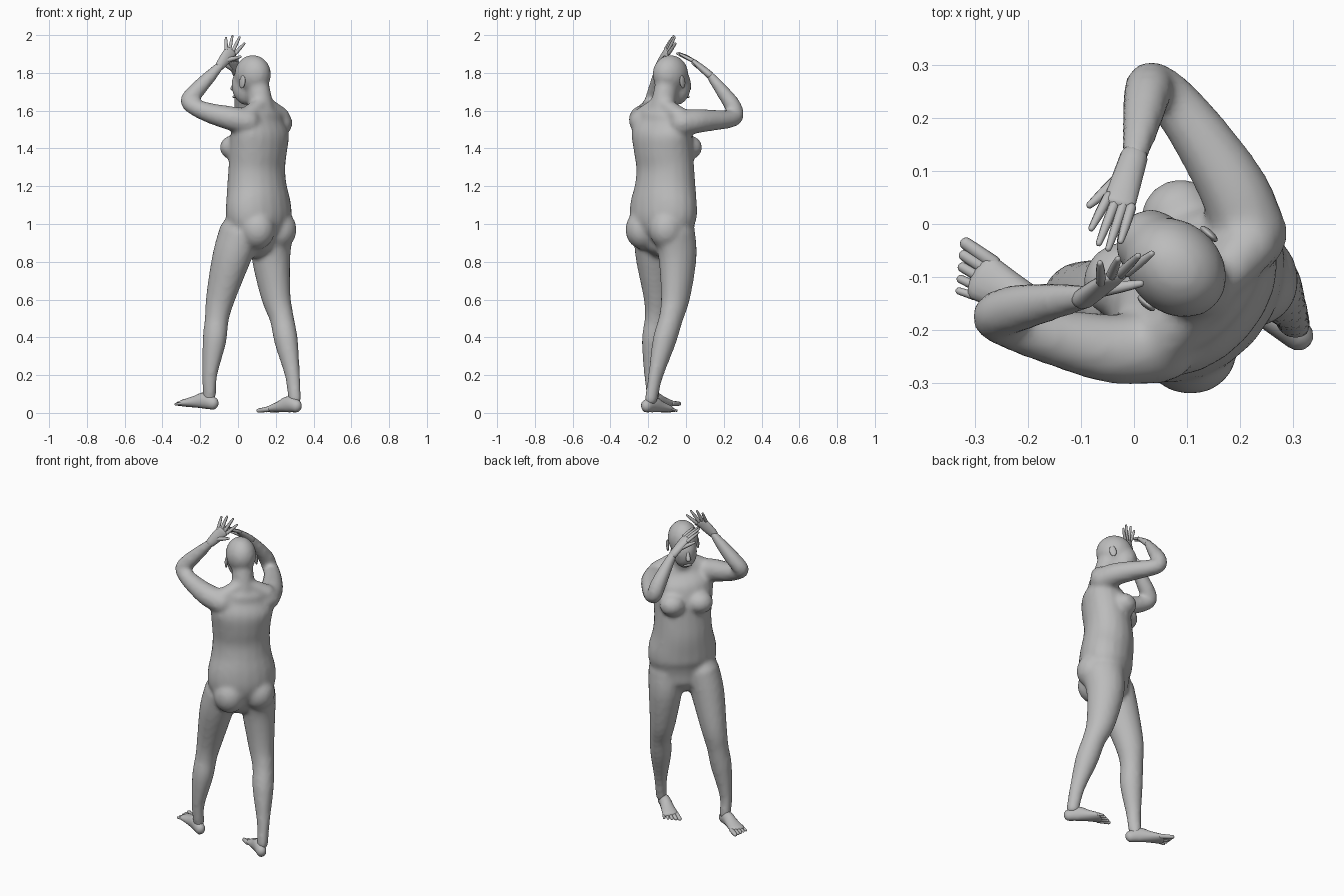
import bpy, bmesh, math
from mathutils import Vector as V, Matrix

cube = bpy.data.objects.get("Cube")
if cube:
    bpy.data.objects.remove(cube)

skin = bpy.data.materials.new("grey_skin")
skin.use_nodes = True
grey = (0.5, 0.5, 0.5, 1)
skin.diffuse_color = grey
skin.node_tree.nodes["Principled BSDF"].inputs["Base Color"].default_value = grey

FWD = V((-0.74, 0.67, 0)).normalized()
LEFT = V((-FWD.y, FWD.x, 0))
UP = V((0, 0, 1))


def spline(rows, steps):
    """Catmull-Rom through rows of x, y, z, half width, half depth."""
    rows = [V(r) for r in rows]
    out = []
    for i in range(len(rows) - 1):
        b, c = rows[i], rows[i + 1]
        a = rows[i - 1] if i else b * 2 - c
        d = rows[i + 2] if i + 2 < len(rows) else c * 2 - b
        for k in range(steps):
            t = k / steps
            out.append((b * 2 + (c - a) * t + (a * 2 - b * 5 + c * 4 - d) * t ** 2
                        + (b * 3 - a - c * 3 + d) * t ** 3) / 2)
    return out + [rows[-1]]


def tube(bm, rows, side=LEFT, sides=20, steps=4):
    """Round-ended tube with elliptical sections."""
    rows = spline(rows, steps)
    pts = [V(r[:3]) for r in rows]
    secs = []
    for i, r in enumerate(rows):
        t = (pts[min(i + 1, len(pts) - 1)] - pts[max(i - 1, 0)]).normalized()
        secs.append((pts[i], t, r[3], r[4]))

    def dome(sec, sign):
        p, t, a, b = sec
        return [(p + t * sign * min(a, b) * math.sin(q), t, a * math.cos(q), b * math.cos(q))
                for q in (0.5, 1.0, 1.4)]
    secs = dome(secs[0], -1)[::-1] + secs + dome(secs[-1], 1)
    rings = []
    for p, t, a, b in secs:
        u = (side - t * side.dot(t)).normalized()
        w = t.cross(u)
        rings.append([bm.verts.new(p + u * a * math.cos(q) + w * b * math.sin(q))
                      for q in (2 * math.pi * k / sides for k in range(sides))])
    for r, s in zip(rings, rings[1:]):
        for k in range(sides):
            j = (k + 1) % sides
            bm.faces.new((r[k], r[j], s[j], s[k]))
    bm.faces.new(rings[0][::-1])
    bm.faces.new(rings[-1])


def blob(bm, centre, lateral, depth, height, tilt=0):
    """Ellipsoid aligned with the body's facing; tilt nods it forward."""
    rot = Matrix((LEFT, -FWD, UP)).transposed().to_4x4()
    bmesh.ops.create_uvsphere(
        bm, u_segments=20, v_segments=14, radius=1,
        matrix=Matrix.Translation(centre) @ rot @ Matrix.Rotation(tilt, 4, 'X')
        @ Matrix.Diagonal((lateral, depth, height, 1)))


def finish(bm, name, voxel=0, smooth=0):
    bmesh.ops.recalc_face_normals(bm, faces=bm.faces)
    me = bpy.data.meshes.new(name)
    bm.to_mesh(me)
    bm.free()
    me.materials.append(skin)
    ob = bpy.data.objects.new(name, me)
    bpy.context.collection.objects.link(ob)
    if voxel:
        m = ob.modifiers.new("fuse", 'REMESH')
        m.mode, m.voxel_size, m.use_smooth_shade = 'VOXEL', voxel, True
        s = ob.modifiers.new("soften", 'SMOOTH')
        s.factor, s.iterations = 0.5, smooth
    for p in me.polygons:
        p.use_smooth = True
    return ob


# Torso, from pelvis to shoulders
body = bmesh.new()
tube(body, [(.1, -.11, .94, .165, .12), (.11, -.12, 1.02, .195, .15), (.108, -.118, 1.1, .195, .153),
            (.1, -.11, 1.2, .172, .147), (.1, -.11, 1.3, .165, .138), (.107, -.12, 1.4, .172, .138),
            (.12, -.13, 1.49, .18, .125), (.13, -.132, 1.555, .15, .08)])
for s in (1, -1):
    blob(body, V((.11, -.12, .97)) - FWD * .065 + LEFT * s * .085, .092, .098, .105)
    blob(body, V((.1, -.11, 1.405)) + FWD * .095 + LEFT * s * .08, .075, .07, .065)
    tube(body, [(*(V((.135, -.135, 1.635)) + LEFT * s * .03), .035, .04),
                (*(V((.135, -.13, 1.57)) + LEFT * s * .13), .05, .055)], UP)

# Neck and head
tube(body, [(.135, -.135, 1.54, .07, .07), (.105, -.105, 1.72, .06, .065)])
blob(body, V((.078, -.082, 1.792)), .087, .105, .103, .2)
blob(body, V((.035, -.042, 1.725)), .068, .07, .098, .25)

# Legs
tube(body, [(.18, -.06, .95, .1, .12), (.175, -.045, .82, .095, .108), (.2, -.055, .62, .074, .083),
            (.232, -.08, .5, .062, .066), (.255, -.115, .38, .06, .065), (.288, -.16, .2, .037, .043),
            (.3, -.185, .07, .031, .037)])
tube(body, [(.01, -.17, .95, .1, .12), (-.035, -.165, .82, .095, .108), (-.09, -.148, .62, .074, .083),
            (-.112, -.155, .5, .062, .066), (-.125, -.172, .38, .06, .065), (-.15, -.182, .2, .037, .043),
            (-.152, -.172, .08, .031, .037)])

# Arms, shoulder to wrist
tube(body, [(.05, -.23, 1.54, .07, .07), (-.04, -.235, 1.56, .066, .064), (-.14, -.215, 1.585, .056, .054),
            (-.22, -.195, 1.615, .047, .046), (-.262, -.175, 1.65, .044, .044), (-.225, -.16, 1.7, .046, .044),
            (-.15, -.145, 1.78, .036, .034), (-.092, -.138, 1.842, .026, .022)], FWD)
tube(body, [(.22, -.02, 1.535, .07, .07), (.19, .06, 1.545, .066, .064), (.135, .15, 1.55, .057, .055),
            (.075, .23, 1.555, .048, .047), (.035, .262, 1.575, .044, .044), (.025, .245, 1.63, .046, .044),
            (.012, .18, 1.72, .036, .034), (0, .125, 1.79, .026, .022)], V((1, .3, 0)))
finish(body, "body", .013, 6)

# Facial features and ears
face = bmesh.new()
tube(face, [(-.012, -.001, 1.755, .008, .008), (-.027, .014, 1.718, .014, .012)], sides=10)
tube(face, [(*(V((-.012, -.001, 1.674)) + LEFT * k * .02), .006, .008 - .003 * abs(k)) for k in (-1, 0, 1)],
     UP, sides=10)
for s in (1, -1):
    blob(face, V((.009, -.017, 1.752)) + LEFT * s * .03 + FWD * .008, .014, .009, .008)
    blob(face, V((.082, -.084, 1.752)) + LEFT * s * .088, .008, .02, .034, -.2)
finish(face, "facial_features")


def hand(name, wrist, inner, outer, tips, thumb):
    """Flat palm with four fingers spread between two knuckles, and a thumb."""
    bm = bmesh.new()
    wrist, inner, outer = V(wrist), V(inner), V(outer)
    axis, mid = outer - inner, (inner + outer) / 2
    half = axis.length / 2
    tube(bm, [(*wrist, .026, .02), (*wrist.lerp(mid, .5), half + .004, .018), (*mid, half + .006, .012)],
         axis, 14)
    for k, tip in enumerate(tips):
        root = inner.lerp(outer, k / 3)
        tube(bm, [(*root, .01, .01), (*root.lerp(V(tip), .55), .009, .009), (*tip, .006, .006)], axis, 8, 2)
    base = wrist.lerp(mid, .3)
    tube(bm, [(*base, .016, .014), (*base.lerp(V(thumb), .6), .012, .011), (*thumb, .007, .007)], axis, 8, 2)
    finish(bm, name)


hand("left_hand", (-.094, -.14, 1.84), (-.062, -.108, 1.925), (-.012, -.09, 1.905),
     [(-.064, -.074, 1.985), (-.03, -.066, 1.994), (.008, -.06, 1.988), (.033, -.056, 1.955)],
     (.012, -.112, 1.885))
hand("right_hand", (0, .127, 1.788), (-.048, .052, 1.855), (-.006, .03, 1.868),
     [(-.08, -.008, 1.895), (-.066, -.036, 1.905), (-.048, -.046, 1.902), (-.025, -.032, 1.9)],
     (-.083, .036, 1.85))


def foot(name, heel, toe, lift, big):
    """Foot from heel to toes; big is the side of the big toe."""
    bm = bmesh.new()
    heel, toe = V(heel), V(toe)
    d = toe - heel
    side = V((-d.y, d.x, 0)).normalized() * big
    for_at = lambda t, h: heel + d * t + UP * (h + lift * t)
    tube(bm, [(*for_at(.02, .036), .029, .034), (*for_at(.25, .046), .033, .043),
              (*for_at(.5, .034), .038, .031), (*for_at(.78, .021), .046, .019)], side, 16)
    for k in range(5):
        root = for_at(.76, .02) + side * (.034 - k * .018)
        r = .014 - .0015 * k
        end = for_at(1.03 - .035 * k, .012) + side * (.04 - k * .021)
        tube(bm, [(*root, r, r), (*end, r * .85, r * .8)], side, 8, 2)
    finish(bm, name)


foot("right_foot", (.312, -.212, 0), (.14, -.068, 0), 0, 1)
foot("left_foot", (-.128, -.19, .014), (-.33, -.075, .014), .022, -1)
